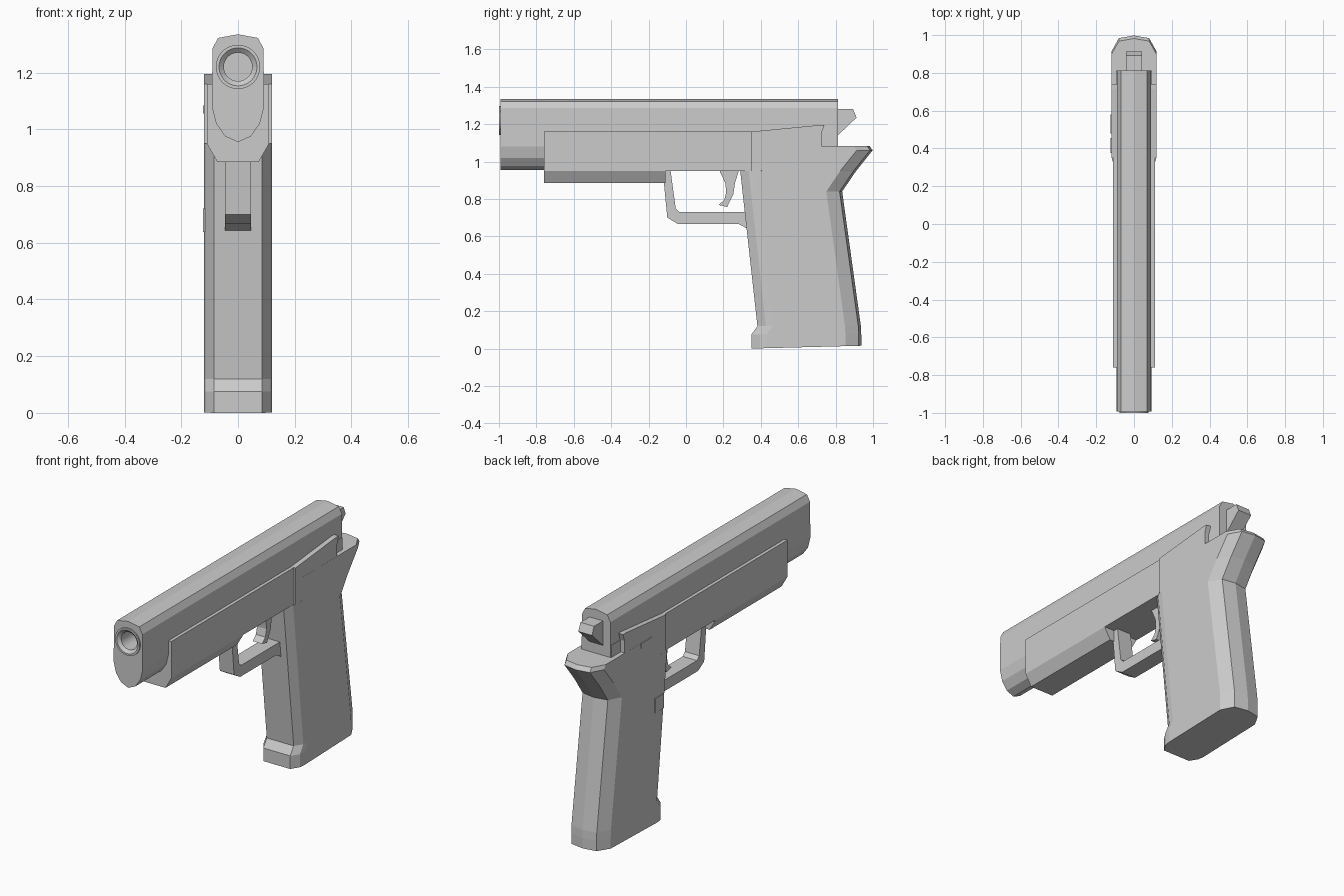
import bpy, bmesh, math

cube = bpy.data.objects.get("Cube")
if cube:
    bpy.data.objects.remove(cube, do_unlink=True)

grey = bpy.data.materials.new("plain grey")
grey.use_nodes = True
grey.diffuse_color = (0.6, 0.6, 0.6, 1)
grey.node_tree.nodes["Principled BSDF"].inputs["Base Color"].default_value = (0.6, 0.6, 0.6, 1)


def loft(name, rings):
    """Skin equal-length rings of points and cap both ends."""
    bm = bmesh.new()
    loops = [[bm.verts.new(p) for p in ring] for ring in rings]
    n = len(loops[0])
    for a, b in zip(loops, loops[1:]):
        for i in range(n):
            j = (i + 1) % n
            bm.faces.new((a[i], a[j], b[j], b[i]))
    bm.faces.new(loops[0])
    bm.faces.new(loops[-1])
    bmesh.ops.recalc_face_normals(bm, faces=bm.faces)
    mesh = bpy.data.meshes.new(name)
    bm.to_mesh(mesh)
    bm.free()
    mesh.materials.append(grey)
    obj = bpy.data.objects.new(name, mesh)
    bpy.context.collection.objects.link(obj)
    return obj


def mirrored(half):
    """Complete a half outline across its first coordinate."""
    return half + [(-x, v) for x, v in reversed(half) if x > 0]


def along_y(name, half, y0, y1):
    return loft(name, [[(x, y, z) for x, z in mirrored(half)] for y in (y0, y1)])


def across_x(name, outline, x0, x1):
    return loft(name, [[(x, y, z) for y, z in outline] for x in (x0, x1)])


def lathe_y(name, steps, z, sides=32):
    angles = [2 * math.pi * i / sides for i in range(sides)]
    return loft(name, [[(r * math.cos(a), y, z + r * math.sin(a)) for a in angles]
                       for y, r in steps])


# Slide with a bored front
slide = along_y("slide", [(0, 1.335), (0.07, 1.322), (0.09, 1.285), (0.092, 1.08),
                          (0.077, 1.02), (0.045, 0.975), (0, 0.955)], -0.993, 0.812)
cutter = lathe_y("bore_cutter", [(-1.1, 0.072), (-0.6, 0.072)], 1.22)
cutter.hide_render = True
cutter.hide_viewport = True
cut = slide.modifiers.new("bore", 'BOOLEAN')
cut.object = cutter
cut.solver = 'EXACT'

# Barrel: outer sleeve, chamfered rim and blind bore
lathe_y("barrel", [(-0.6, 0.078), (-1.0, 0.078), (-1.0, 0.067),
                   (-0.985, 0.05), (-0.7, 0.05)], 1.22)

# Frame: deep front rail and shallower rear
along_y("frame_front", [(0.11, 1.16), (0.11, 0.95), (0.073, 0.885)], -0.76, -0.11)
along_y("frame_rear", [(0.11, 1.16), (0.11, 0.95)], -0.11, 0.4)

# Grip: faceted sections stacked upward as (height, front, back)
levels = [(0, 0.35, 0.937), (0.075, 0.35, 0.937), (0.12, 0.382, 0.935),
          (0.84, 0.302, 0.835), (0.95, 0.29, 0.91), (0.951, 0.34, 0.911),
          (1.06, 0.34, 0.998), (1.083, 0.34, 0.982)]
rings = []
for z, front, back in levels:
    half = [(0.085, front), (0.115, front + 0.045), (0.12, front + 0.08),
            (0.12, back - 0.085), (0.08, back - 0.014), (0, back)]
    lift = 0.026 if z == 0 else 0
    rings.append([(x, y, z + lift * (y - front)) for x, y in mirrored(half)])
loft("grip", rings)

# Upper side panel over the grip, and the lower step behind it
across_x("upper_panel", [(0.35, 0.95), (0.35, 1.16), (0.715, 1.195), (0.74, 1.195),
                         (0.725, 1.152), (0.725, 0.95)], -0.1195, 0.1195)
across_x("rear_step", [(0.7, 1.0), (0.7, 1.152), (0.81, 1.152), (0.81, 1.0)],
         -0.094, 0.094)

# Hammer
across_x("hammer", [(0.79, 1.28), (0.893, 1.28), (0.912, 1.235), (0.812, 1.14),
                    (0.79, 1.14)], -0.043, 0.043)

# Trigger guard and trigger
across_x("trigger_guard", [(-0.125, 0.955), (-0.1, 0.7), (-0.045, 0.667), (0.28, 0.667),
                           (0.335, 0.637), (0.36, 0.637), (0.36, 0.73), (-0.035, 0.73),
                           (-0.055, 0.75), (-0.083, 0.955)], -0.045, 0.045)
across_x("trigger", [(0.175, 0.96), (0.21, 0.885), (0.215, 0.838), (0.205, 0.795),
                     (0.175, 0.768), (0.22, 0.757), (0.253, 0.825), (0.262, 0.885),
                     (0.285, 0.96)], -0.03, 0.03)

# Raised controls on one side
for name, y0, y1, z0, z1 in [("slide_stop", 0.48, 0.58, 1.055, 1.083),
                             ("release_button", 0.375, 0.455, 0.637, 0.72)]:
    across_x(name, [(y0, z0), (y1, z0), (y1, z1), (y0, z1)], -0.124, -0.1)
